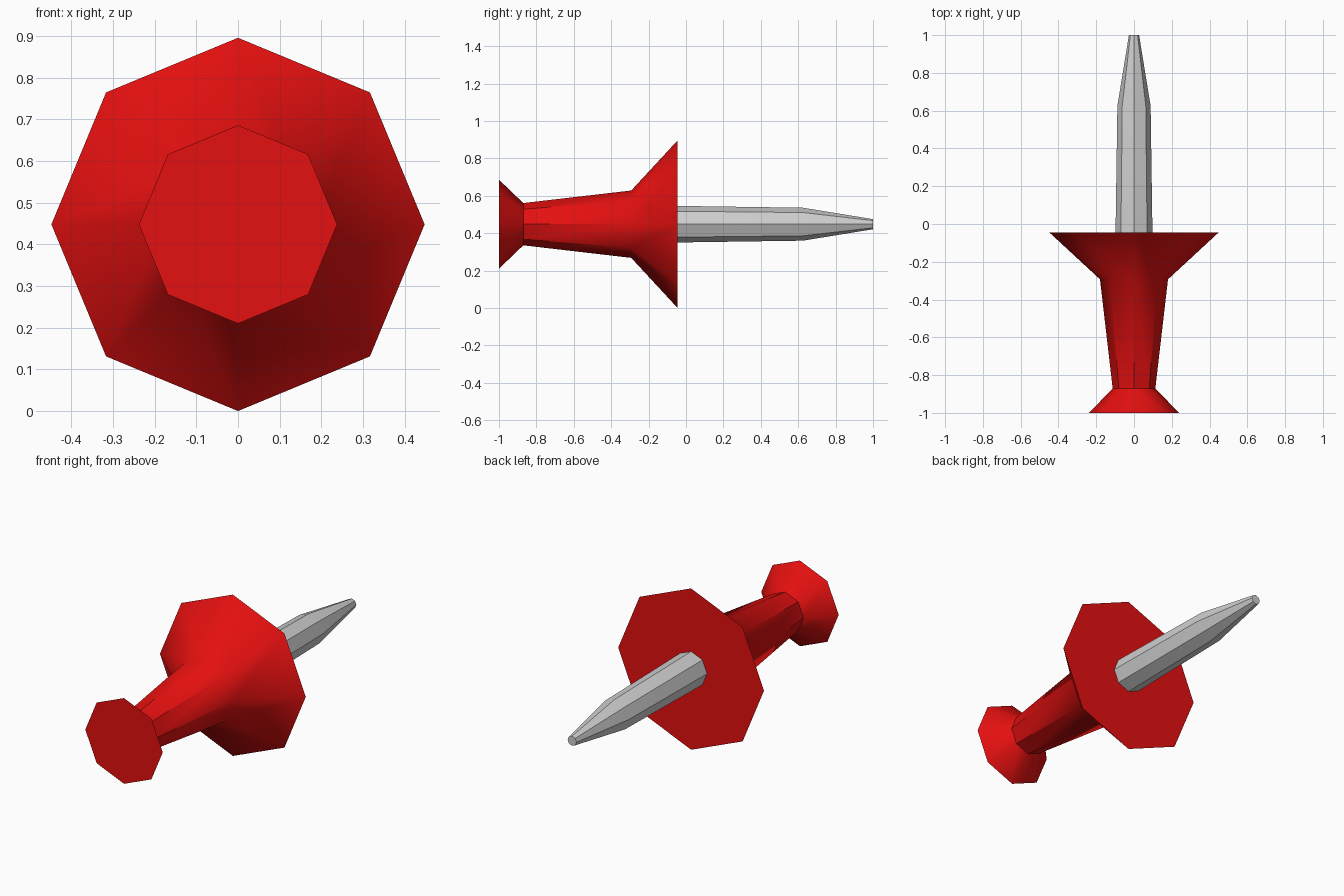
import bpy, bmesh, math

cube = bpy.data.objects.get("Cube")
if cube:
    bpy.data.objects.remove(cube, do_unlink=True)

SIDES = 8
CENTRE_Z = 0.448


def make_material(name, colour):
    mat = bpy.data.materials.new(name)
    mat.use_nodes = True
    mat.diffuse_color = colour
    mat.node_tree.nodes["Principled BSDF"].inputs["Base Color"].default_value = colour
    return mat


def turned_part(name, profile, mat):
    """Closed eight-sided solid from (y, radius) pairs along the y axis."""
    bm = bmesh.new()
    rings = []
    for y, r in profile:
        angles = [math.tau * i / SIDES for i in range(SIDES)]
        rings.append([bm.verts.new((r * math.cos(a), y, r * math.sin(a))) for a in angles])
    for a, b in zip(rings, rings[1:]):
        for i in range(SIDES):
            j = (i + 1) % SIDES
            bm.faces.new((a[i], a[j], b[j], b[i]))
    bm.faces.new(rings[0])
    bm.faces.new(rings[-1])
    bmesh.ops.recalc_face_normals(bm, faces=bm.faces)
    mesh = bpy.data.meshes.new(name)
    bm.to_mesh(mesh)
    bm.free()
    mesh.materials.append(mat)
    obj = bpy.data.objects.new(name, mesh)
    obj.location.z = CENTRE_Z
    bpy.context.collection.objects.link(obj)
    # Soft flares, crisp long edges
    bpy.ops.object.select_all(action="DESELECT")
    obj.select_set(True)
    bpy.context.view_layer.objects.active = obj
    bpy.ops.object.shade_smooth_by_angle(angle=math.radians(42))
    return obj


red = make_material("red plastic", (0.78, 0.005, 0.005, 1))
steel = make_material("light grey metal", (0.62, 0.62, 0.62, 1))

# Grip with a small flared cap and a wide flared collar
turned_part("pin_handle", [(-1, 0.238), (-0.87, 0.113), (-0.293, 0.18), (-0.045, 0.448)], red)

# Shaft tapering to a blunt tip
turned_part("pin_shaft", [(-0.06, 0.098), (0.625, 0.088), (1, 0.027)], steel)
